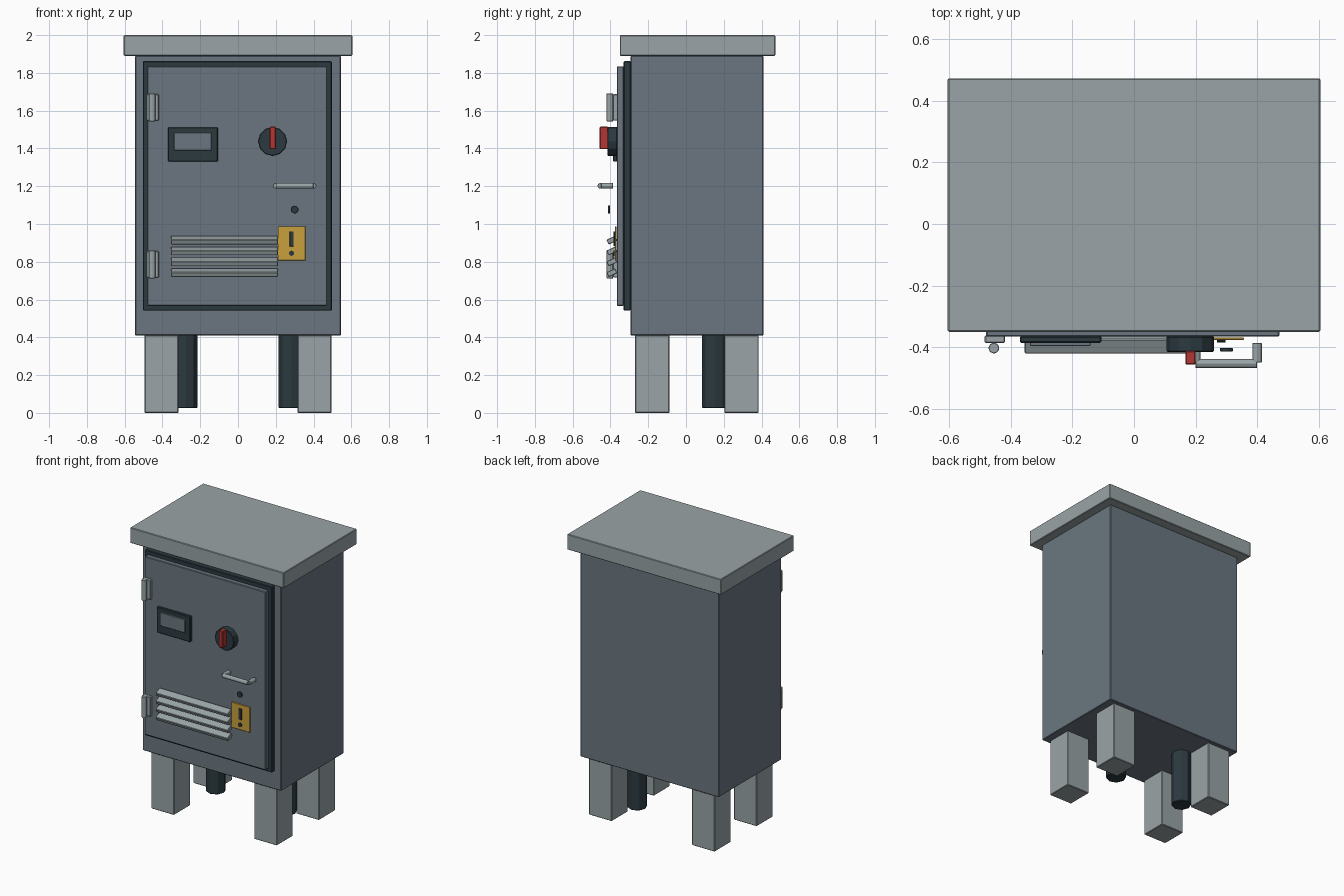
import bpy
from math import radians, pi

cube = bpy.data.objects.get("Cube")
if cube:
    bpy.data.objects.remove(cube, do_unlink=True)


def material(name, rgb):
    m = bpy.data.materials.new(name)
    m.use_nodes = True
    m.diffuse_color = (*rgb, 1)
    m.node_tree.nodes["Principled BSDF"].inputs["Base Color"].default_value = (*rgb, 1)
    return m


BODY = material("blue grey paint", (0.145, 0.183, 0.216))
LIGHT = material("light grey metal", (0.32, 0.37, 0.385))
DARK = material("dark rubber", (0.025, 0.042, 0.051))
YELLOW = material("warning yellow", (0.58, 0.35, 0.045))
RED = material("switch red", (0.46, 0.035, 0.035))


def finish(name, mat, bevel):
    ob = bpy.context.object
    ob.name = name
    ob.data.materials.append(mat)
    bpy.ops.object.transform_apply(location=False, rotation=False, scale=True)
    if bevel:
        mod = ob.modifiers.new("edge", "BEVEL")
        mod.width = bevel
        mod.segments = 1
    return ob


def box(name, mat, x, y, z, bevel=0.004, tilt=0):
    """Box from (min, max) pairs on each axis, tilted about x."""
    bpy.ops.mesh.primitive_cube_add(size=1, location=[sum(p) / 2 for p in (x, y, z)])
    bpy.context.object.scale = [p[1] - p[0] for p in (x, y, z)]
    ob = finish(name, mat, bevel)
    ob.rotation_euler.x = tilt
    return ob


def rod(name, mat, centre, radius, length, axis="Z", sides=8, bevel=0.002):
    rot = {"X": (0, pi / 2, 0), "Y": (pi / 2, 0, 0), "Z": (0, 0, 0)}[axis]
    bpy.ops.mesh.primitive_cylinder_add(vertices=sides, radius=radius, depth=length,
                                        location=centre, rotation=rot)
    return finish(name, mat, bevel)


# Cabinet and overhanging roof
box("cabinet_body", BODY, (-0.545, 0.545), (-0.293, 0.41), (0.41, 1.89))
box("roof", LIGHT, (-0.605, 0.605), (-0.35, 0.473), (1.89, 2.0))

# Door with its rubber seal
box("door_seal", DARK, (-0.503, 0.497), (-0.33, -0.293), (0.542, 1.862))
box("door", BODY, (-0.48, 0.472), (-0.366, -0.33), (0.567, 1.835))

# Legs and cable conduits
for side, s in (("left", 1), ("right", -1)):
    xs = sorted((s * 0.315, s * 0.495))
    box(f"front_{side}_leg", LIGHT, xs, (-0.27, -0.088), (0, 0.412))
    box(f"back_{side}_leg", LIGHT, xs, (0.203, 0.385), (0, 0.412))
    rod(f"{side}_conduit", DARK, (s * 0.28, 0.15, 0.22), 0.066, 0.39, bevel=0.004)

# Hinges
for name, z in (("upper", 1.617), ("lower", 0.786)):
    box(f"{name}_hinge_leaf", LIGHT, (-0.485, -0.419), (-0.387, -0.362), (z - 0.07, z + 0.07))
    rod(f"{name}_hinge_barrel", LIGHT, (-0.455, -0.403, z), 0.018, 0.148)

# Display
box("display_bezel", DARK, (-0.371, -0.106), (-0.386, -0.364), (1.33, 1.512))
box("display_screen", BODY, (-0.338, -0.141), (-0.396, -0.384), (1.39, 1.485), 0.002)

# Rotary switch
rod("switch_dial", DARK, (0.183, -0.39, 1.437), 0.077, 0.052, "Y", 12, 0.004)
box("switch_grip", RED, (0.167, 0.2), (-0.457, -0.412), (1.396, 1.515))

# Pull handle and lock
rod("handle_bar", LIGHT, (0.3, -0.453, 1.202), 0.016, 0.2, "X")
for side, x in (("left", 0.4), ("right", 0.2)):
    rod(f"handle_{side}_post", LIGHT, (x, -0.418, 1.202), 0.016, 0.064, "Y")
rod("door_lock", DARK, (0.3, -0.408, 1.076), 0.021, 0.012, "Y", 12)

# Warning plate with its mark
box("warning_plate", YELLOW, (0.211, 0.357), (-0.377, -0.368), (0.807, 0.988), 0.002)
box("warning_bar", DARK, (0.272, 0.295), (-0.384, -0.377), (0.882, 0.961), 0.002)
rod("warning_dot", DARK, (0.283, -0.381, 0.845), 0.014, 0.007, "Y", 12, 0)

# Sloping louvre slats
for i in range(4):
    z = 0.742 + i * 0.0575
    box(f"louvre_slat_{i + 1}", LIGHT, (-0.355, 0.212), (-0.418, -0.367),
        (z - 0.014, z + 0.014), 0.003, radians(25))
